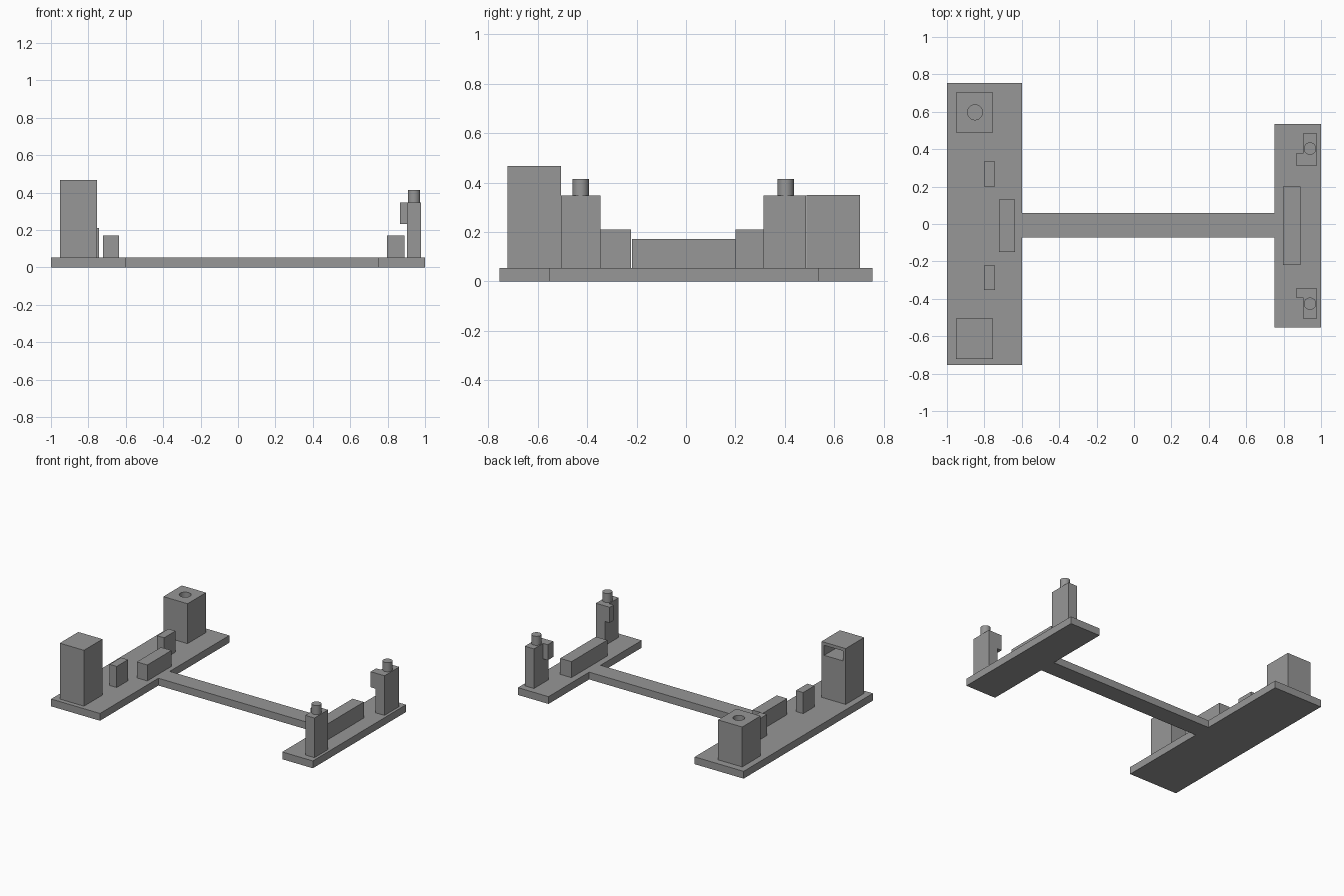
import bpy, bmesh

if "Cube" in bpy.data.objects:
    bpy.data.objects.remove(bpy.data.objects["Cube"])

grey = bpy.data.materials.new("plain grey")
grey.diffuse_color = (0.31, 0.31, 0.31, 1)
grey.use_nodes = True
grey.node_tree.nodes["Principled BSDF"].inputs["Base Color"].default_value = grey.diffuse_color
BASE = 0.054  # thickness of the base plates


def add_object(name, bm):
    bmesh.ops.recalc_face_normals(bm, faces=bm.faces)
    mesh = bpy.data.meshes.new(name)
    bm.to_mesh(mesh)
    bm.free()
    mesh.materials.append(grey)
    ob = bpy.data.objects.new(name, mesh)
    bpy.context.collection.objects.link(ob)
    return ob


def prism(name, outline, z0, z1):
    bm = bmesh.new()
    face = bm.faces.new([bm.verts.new((x, y, z0)) for x, y in outline])
    top = bmesh.ops.extrude_face_region(bm, geom=[face])["geom"]
    for v in top:
        if isinstance(v, bmesh.types.BMVert):
            v.co.z = z1
    return add_object(name, bm)


def box(name, x0, x1, y0, y1, z0, z1):
    return prism(name, [(x0, y0), (x1, y0), (x1, y1), (x0, y1)], z0, z1)


def cylinder(name, x, y, r, z0, z1):
    bpy.ops.mesh.primitive_cylinder_add(vertices=40, radius=r, depth=z1 - z0,
                                        location=(x, y, (z0 + z1) / 2))
    ob = bpy.context.object
    ob.name = name
    ob.data.materials.append(grey)
    bpy.ops.object.shade_smooth_by_angle()
    return ob


def cut(target, cutter):
    mod = target.modifiers.new("cut", "BOOLEAN")
    mod.operation = "DIFFERENCE"
    mod.solver = "EXACT"
    mod.object = cutter
    cutter.hide_render = True
    cutter.hide_set(True)


# Base: wide plate, connecting beam and narrow plate in one outline
prism("base", [(-1, -0.755), (-0.6, -0.755), (-0.6, -0.073), (0.75, -0.073),
               (0.75, -0.554), (1, -0.554), (1, 0.535), (0.75, 0.535),
               (0.75, 0.06), (-0.6, 0.06), (-0.6, 0.755), (-1, 0.755)], 0, BASE)

# Tall tower with a slot in its inner side
tall = box("tall_tower", -0.952, -0.754, -0.722, -0.506, BASE, 0.467)
cut(tall, box("slot_cutter", -0.93, -0.776, -0.69, -0.45, 0.37, 0.444))

# Short tower with a round socket in its top
short = box("short_tower", -0.952, -0.754, 0.488, 0.703, BASE, 0.349)
cut(short, cylinder("socket_cutter", -0.85, 0.597, 0.04, 0.15, 0.45))

# Small stops and centre blocks
box("front_stop", -0.802, -0.744, -0.354, -0.223, BASE, 0.21)
box("back_stop", -0.802, -0.744, 0.2, 0.333, BASE, 0.21)
box("left_block", -0.722, -0.636, -0.151, 0.132, BASE, 0.172)
box("right_block", 0.797, 0.889, -0.219, 0.2, BASE, 0.172)

# Posts with an inner hook and a round peg: post range, hook range, peg centre
for side, y0, y1, h0, h1, peg in [("front", -0.505, -0.346, -0.392, -0.346, -0.426),
                                  ("back", 0.313, 0.485, 0.313, 0.378, 0.403)]:
    box(side + "_post", 0.904, 0.979, y0, y1, BASE, 0.347)
    box(side + "_hook", 0.866, 0.904, h0, h1, 0.232, 0.347)
    cylinder(side + "_peg", 0.941, peg, 0.033, 0.347, 0.414)
